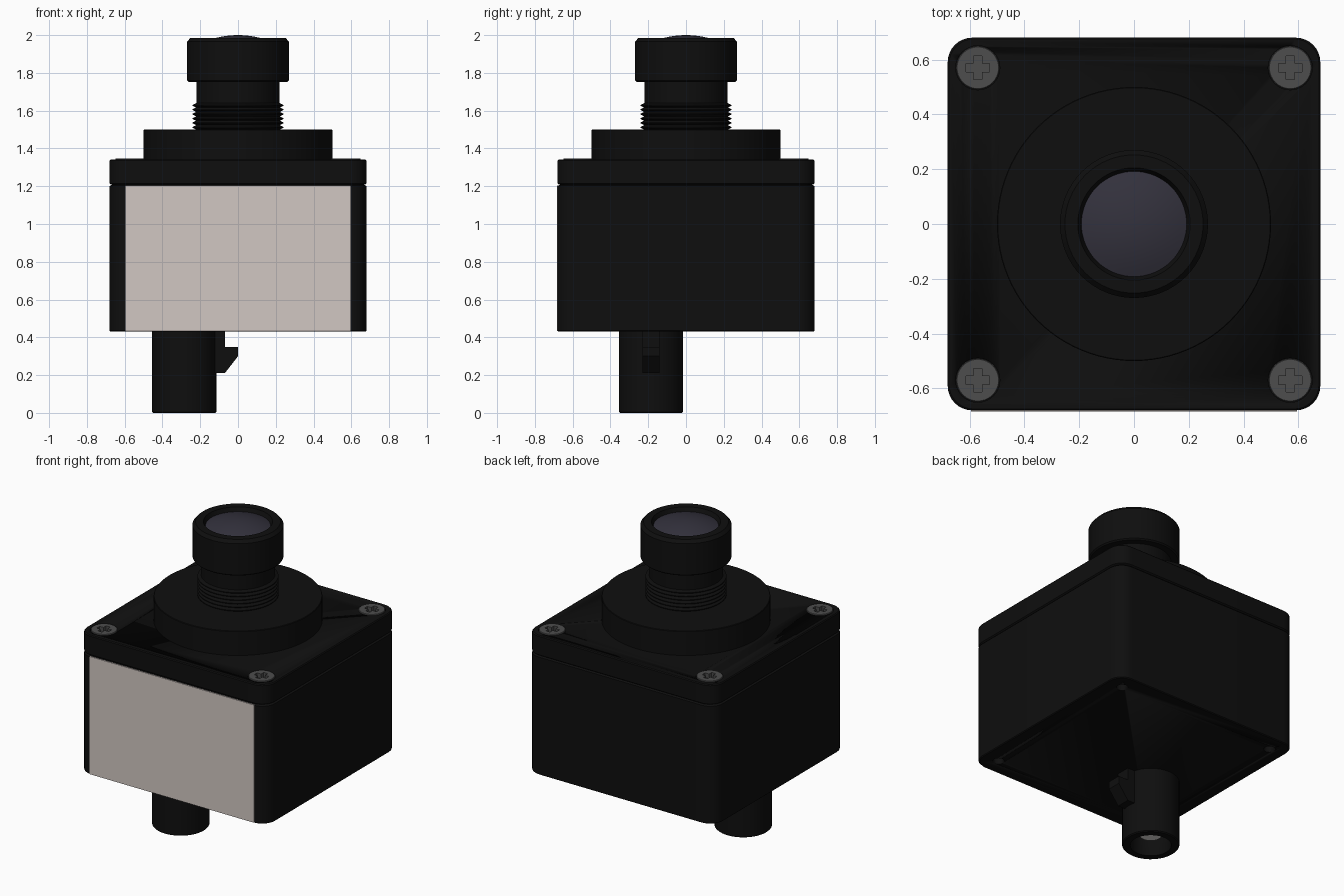
import bpy, bmesh, math
from mathutils import Matrix, Vector

if "Cube" in bpy.data.objects:
    bpy.data.objects.remove(bpy.data.objects["Cube"])


def material(name, rgb):
    m = bpy.data.materials.new(name)
    m.diffuse_color = (*rgb, 1)
    m.use_nodes = True
    m.node_tree.nodes["Principled BSDF"].inputs["Base Color"].default_value = m.diffuse_color
    return m


BLACK = material("black_plastic", (0.0045, 0.0045, 0.0045))
LABEL = material("label_beige", (0.64, 0.575, 0.54))
GLASS = material("lens_glass", (0.033, 0.031, 0.046))
STEEL = material("screw_grey", (0.075, 0.075, 0.075))
METAL = material("contact_metal", (0.75, 0.73, 0.7))


def finish(name, bm, mat, smooth=True):
    bmesh.ops.recalc_face_normals(bm, faces=bm.faces)
    me = bpy.data.meshes.new(name)
    bm.to_mesh(me)
    bm.free()
    ob = bpy.data.objects.new(name, me)
    bpy.context.collection.objects.link(ob)
    if mat:
        me.materials.append(mat)
    if smooth:
        bpy.ops.object.select_all(action='DESELECT')
        ob.select_set(True)
        bpy.context.view_layer.objects.active = ob
        bpy.ops.object.shade_smooth_by_angle(angle=math.radians(35))
    return ob


def loft(name, rings, mat, smooth=True):
    """Skin a stack of equal-length point rings and cap both ends."""
    bm = bmesh.new()
    vs = [[bm.verts.new(p) for p in r] for r in rings]
    n = len(vs[0])
    for a, b in zip(vs, vs[1:]):
        for i in range(n):
            j = (i + 1) % n
            bm.faces.new((a[i], a[j], b[j], b[i]))
    bm.faces.new(vs[0])
    bm.faces.new(vs[-1])
    return finish(name, bm, mat, smooth)


def lathe(name, profile, mat, cx=0, cy=0, n=64):
    """Turned part from (radius, z) points."""
    ang = [2 * math.pi * i / n for i in range(n)]
    return loft(name, [[(cx + r * math.cos(a), cy + r * math.sin(a), z) for a in ang]
                       for r, z in profile], mat)


def rounded_box(name, profile, mat, rad=0.09, seg=8):
    """Rounded square stack from (half_width, z) points."""
    rings = []
    for h, z in profile:
        ring = []
        for q in range(4):
            base = q * math.pi / 2
            c = Vector((h - rad, h - rad)) @ Matrix.Rotation(-base, 2)
            for i in range(seg + 1):
                a = base + math.pi / 2 * i / seg
                ring.append((c.x + rad * math.cos(a), c.y + rad * math.sin(a), z))
        rings.append(ring)
    return loft(name, rings, mat)


def cut(ob, cutter):
    m = ob.modifiers.new("cut", 'BOOLEAN')
    m.operation = 'DIFFERENCE'
    m.solver = 'EXACT'
    m.object = cutter
    cutter.hide_render = True
    cutter.hide_viewport = True


# housing and lid, with a fine seam between them
body = rounded_box("housing", [(0.675, 0.43), (0.68, 0.435), (0.68, 1.2), (0.672, 1.206)], BLACK)
rounded_box("seam", [(0.668, 1.19), (0.668, 1.22)], BLACK)
lid = rounded_box("lid", [(0.672, 1.208), (0.68, 1.215), (0.68, 1.335), (0.675, 1.341)], BLACK)

# label plate on the front
loft("front_label", [[(x, y, z) for x, z in
                      ((-0.595, 0.434), (0.595, 0.434), (0.595, 1.204), (-0.595, 1.204))]
                     for y in (-0.684, -0.678)], LABEL, False)

# corner screws with cross recesses, and small holes in the base
L, W = 0.043, 0.015
PLUS = [(L, -W), (L, W), (W, W), (W, L), (-W, L), (-W, W),
        (-L, W), (-L, -W), (-W, -W), (-W, -L), (W, -L), (W, -W)]
for sx in (-1, 1):
    for sy in (-1, 1):
        x, y = 0.57 * sx, 0.57 * sy
        screw = lathe("screw", [(0.079, 1.3), (0.079, 1.344), (0.076, 1.347)], STEEL, x, y, 32)
        cut(screw, loft("cross_cutter", [[(x + u, y + v, z) for u, v in PLUS]
                                         for z in (1.318, 1.4)], None, False))
        cut(lid, lathe("screw_seat_cutter", [(0.0805, 1.298), (0.0805, 1.4)], None, x, y, 32))
        cut(body, lathe("base_hole_cutter", [(0.035, 0.38), (0.035, 0.5)], None, x, y, 24))

# round flange
lathe("lens_flange", [(0.5, 1.335), (0.5, 1.497), (0.497, 1.5)], BLACK, n=96)

# threaded part of the lens barrel
thread, teeth = [], 6
pitch = 0.14 / teeth
for i in range(teeth):
    z = 1.5 + i * pitch
    thread += [(0.222, z), (0.24, z + pitch * 0.4), (0.24, z + pitch * 0.6)]
lathe("lens_thread", [(0.222, 1.49)] + thread + [(0.222, 1.64)], BLACK)
lathe("lens_neck", [(0.22, 1.63), (0.22, 1.77)], BLACK)

# lens head with recessed rim, and the glass dome
lathe("lens_head", [(0.262, 1.753), (0.27, 1.761), (0.27, 1.965), (0.252, 1.985),
                    (0.205, 1.985), (0.192, 1.955)], BLACK)
lathe("lens_glass", [(0.192, 1.95)] + [(r, 2.0 - 0.04 * (r / 0.192) ** 2) for r in
      (0.192, 0.17, 0.145, 0.12, 0.095, 0.07, 0.045, 0.02, 0.002)], GLASS)

# hollow connector with its contact and latch
CX, CY = -0.285, -0.185
lathe("connector", [(0.17, 0.44), (0.17, 0.006), (0.164, 0), (0.122, 0), (0.12, 0.004),
                    (0.12, 0.16)], BLACK, CX, CY, 48)
lathe("connector_contact", [(0.065, 0.17), (0.065, 0.07)], METAL, CX, CY, 32)
LATCH = [(-0.15, 0.44), (-0.07, 0.44), (-0.07, 0.35), (0, 0.35), (0, 0.3),
         (-0.07, 0.21), (-0.15, 0.21)]
loft("connector_latch", [[(x, CY + dy, z) for x, z in LATCH] for dy in (-0.045, 0.045)],
     BLACK, False)
